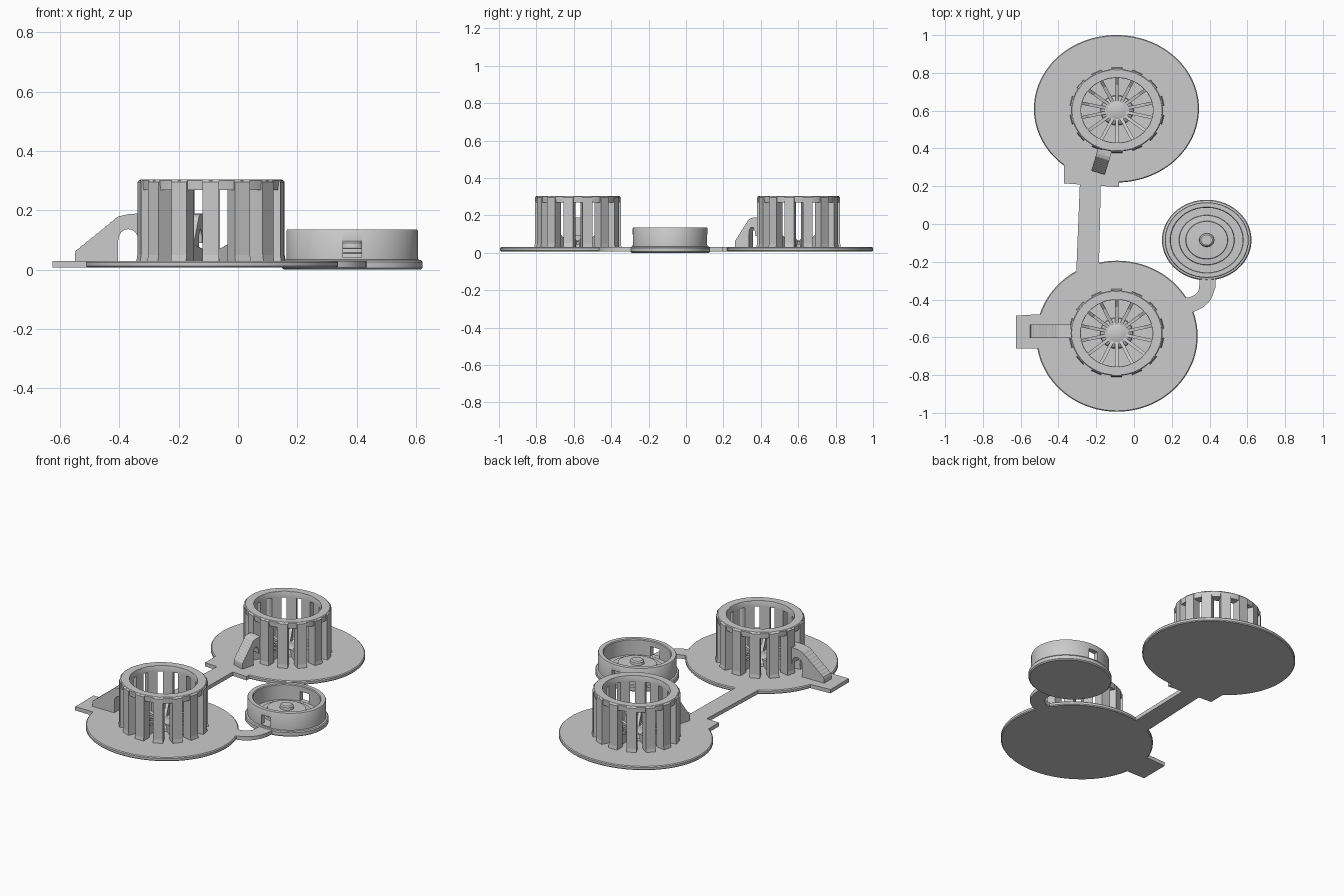
import bpy, bmesh, math
from mathutils import Matrix, Vector

if "Cube" in bpy.data.objects:
    bpy.data.objects.remove(bpy.data.objects["Cube"])

Z0, Z1 = 0.007, 0.03      # plate bottom and top


def finish(bm, name, smooth=True):
    bmesh.ops.recalc_face_normals(bm, faces=bm.faces)
    me = bpy.data.meshes.new(name)
    bm.to_mesh(me)
    bm.free()
    ob = bpy.data.objects.new(name, me)
    bpy.context.collection.objects.link(ob)
    if smooth:
        bpy.ops.object.select_all(action='DESELECT')
        ob.select_set(True)
        bpy.context.view_layer.objects.active = ob
        bpy.ops.object.shade_smooth_by_angle(angle=math.radians(35))
    return ob


def lathe(name, profile, centre, ratio=1.0, closed=False, steps=96):
    """Spin an (r, z) profile; ratio squashes it in y."""
    bm = bmesh.new()
    vs = [bm.verts.new((r, 0, z)) for r, z in profile]
    es = [bm.edges.new((a, b)) for a, b in zip(vs, vs[1:])]
    if closed:
        es.append(bm.edges.new((vs[-1], vs[0])))
    bmesh.ops.spin(bm, geom=vs + es, cent=(0, 0, 0), axis=(0, 0, 1),
                   angle=2 * math.pi, steps=steps)
    bmesh.ops.remove_doubles(bm, verts=bm.verts, dist=1e-5)
    bm.transform(Matrix.Translation((*centre, 0)) @ Matrix.Diagonal((1, ratio, 1, 1)))
    return finish(bm, name)


def extrude(bm, pts, offset):
    """Extrude a planar outline by offset."""
    offset = Vector(offset)
    a = [bm.verts.new(p) for p in pts]
    b = [bm.verts.new(Vector(p) + offset) for p in pts]
    bm.faces.new(a)
    bm.faces.new(b[::-1])
    for i in range(len(a)):
        j = (i + 1) % len(a)
        bm.faces.new((a[i], a[j], b[j], b[i]))


def flat(name, pts):
    bm = bmesh.new()
    extrude(bm, [(x, y, Z0) for x, y in pts], (0, 0, Z1 - Z0))
    return finish(bm, name)


def radial_parts(name, side, width, centre, ratio, count, start):
    """Repeat a side profile (r, z) of given width around the centre."""
    bm = bmesh.new()
    for k in range(count):
        a = start + 2 * math.pi * k / count
        d, t = Vector((math.cos(a), math.sin(a), 0)), Vector((-math.sin(a), math.cos(a), 0))
        pts = [d * r + Vector((0, 0, z)) - t * width / 2 for r, z in side]
        extrude(bm, pts, t * width)
    bm.transform(Matrix.Translation((*centre, 0)) @ Matrix.Diagonal((1, ratio, 1, 1)))
    return finish(bm, name, False)


def basket(tag, centre, ratio, disc_centre, disc_rx, disc_ratio):
    # base disc with slightly rounded rim
    lathe(tag + "_base_disc", [(0, Z0), (disc_rx - .005, Z0), (disc_rx, .012),
          (disc_rx, .025), (disc_rx - .005, Z1), (0, Z1)], disc_centre, disc_ratio)
    # top ring, upright slats and inner ribs
    lathe(tag + "_top_ring", [(.19, .268), (.241, .268), (.243, .30), (.238, .304),
          (.192, .304), (.19, .30)], centre, ratio, True)
    radial_parts(tag + "_slats", [(.19, .02), (.252, .02), (.247, .05), (.247, .295),
                 (.24, .303), (.19, .303)], .057, centre, ratio, 14, -math.pi / 2)
    radial_parts(tag + "_inner_ribs", [(.04, .02), (.20, .02), (.20, .12), (.15, .085),
                 (.04, .06)], .018, centre, ratio, 14, -math.pi / 2)
    lathe(tag + "_inner_hub", [(0, .065), (.06, .062), (.085, .045), (.09, .025)],
          centre, ratio, steps=14)


def handle(name, centre, angle, r_in, r_out, width):
    """Stepped sloping thumb tab with an arched opening beside the basket."""
    n, side = 9, [(1.0, .02), (1.0, .055)]
    for k in range(n):                                   # fine steps on the slope
        f0, f1 = k / n, (k + 1) / n
        side.append((1 - .66 * f0 - .02, .06 + .12 * f0 + .006))
        side.append((1 - .66 * f1, .06 + .12 * f1))
    side += [(.2, .187), (0, .19), (-.06, .19), (-.06, .09), (.04, .09)]
    for k in range(9):                                   # arch
        a = math.pi * k / 8
        side.append((.2 - .15 * math.cos(a), .10 + .037 * math.sin(a)))
    side.append((.35, .02))
    side = [(r_in + u * (r_out - r_in), z) for u, z in side]
    radial_parts(name, side, width, centre, 1, 1, angle)


basket("front", (-.092, -.578), .93, (-.09, -.594), .427, .936)
basket("back", (-.09, .602), .90, (-.093, .61), .437, .893)
handle("front_handle", (-.09, -.567), math.pi, .235, .46, .072)
handle("back_handle", (-.09, .602), math.atan2(-.33, -.1), .225, .345, .075)

# flat tabs and the strip joining the two discs
flat("front_tab", [(-.625, -.66), (-.625, -.485), (-.45, -.475), (-.45, -.66)])
flat("back_tab", [(-.37, .34), (-.37, .215), (-.08, .195), (-.08, .34)])
flat("joining_strip", [(-.285, .25), (-.305, -.24), (-.31, -.30), (-.17, -.30),
                       (-.185, -.2), (-.175, .25)])

# curved arm from the front disc to the small cup
arm = [(.435, -.26), (.43, -.34)]
outer = [(.27 + .155 * math.cos(a), -.335 - .135 * math.sin(a))
         for a in [math.radians(10 + 9 * k) for k in range(9)]]
inner = [(.27 + .075 * math.cos(a), -.335 - .055 * math.sin(a))
         for a in [math.radians(80 - 9 * k) for k in range(9)]]
flat("cup_arm", arm + outer + [(.24, -.47), (.24, -.39)] + inner + [(.35, -.26)])

# small cup: flange, wall, stepped floor and centre knob
CUP = (.385, -.085)
cup = lathe("cup", [(0, 0), (.23, 0), (.237, .006), (.237, .026), (.232, .032), (.222, .034),
            (.222, .13), (.219, .135), (.194, .135), (.19, .13), (.19, .04), (.147, .04),
            (.145, .055), (.112, .058), (.11, .072), (.04, .075), (.038, .09),
            (.03, .096), (0, .096)], CUP, .9)
bm = bmesh.new()
for s in (-1, 1):
    bmesh.ops.create_cube(bm, size=1, matrix=Matrix.Translation((CUP[0], CUP[1] + s * .19, .07))
                          @ Matrix.Diagonal((.062, .09, .058, 1)))
cutter = finish(bm, "window_cutter", False)
cutter.hide_render = True
mod = cup.modifiers.new("windows", 'BOOLEAN')
mod.object, mod.operation, mod.solver = cutter, 'DIFFERENCE', 'EXACT'
bpy.ops.object.select_all(action='DESELECT')
cup.select_set(True)
bpy.context.view_layer.objects.active = cup
bpy.ops.object.modifier_apply(modifier=mod.name)
bpy.data.objects.remove(cutter)
